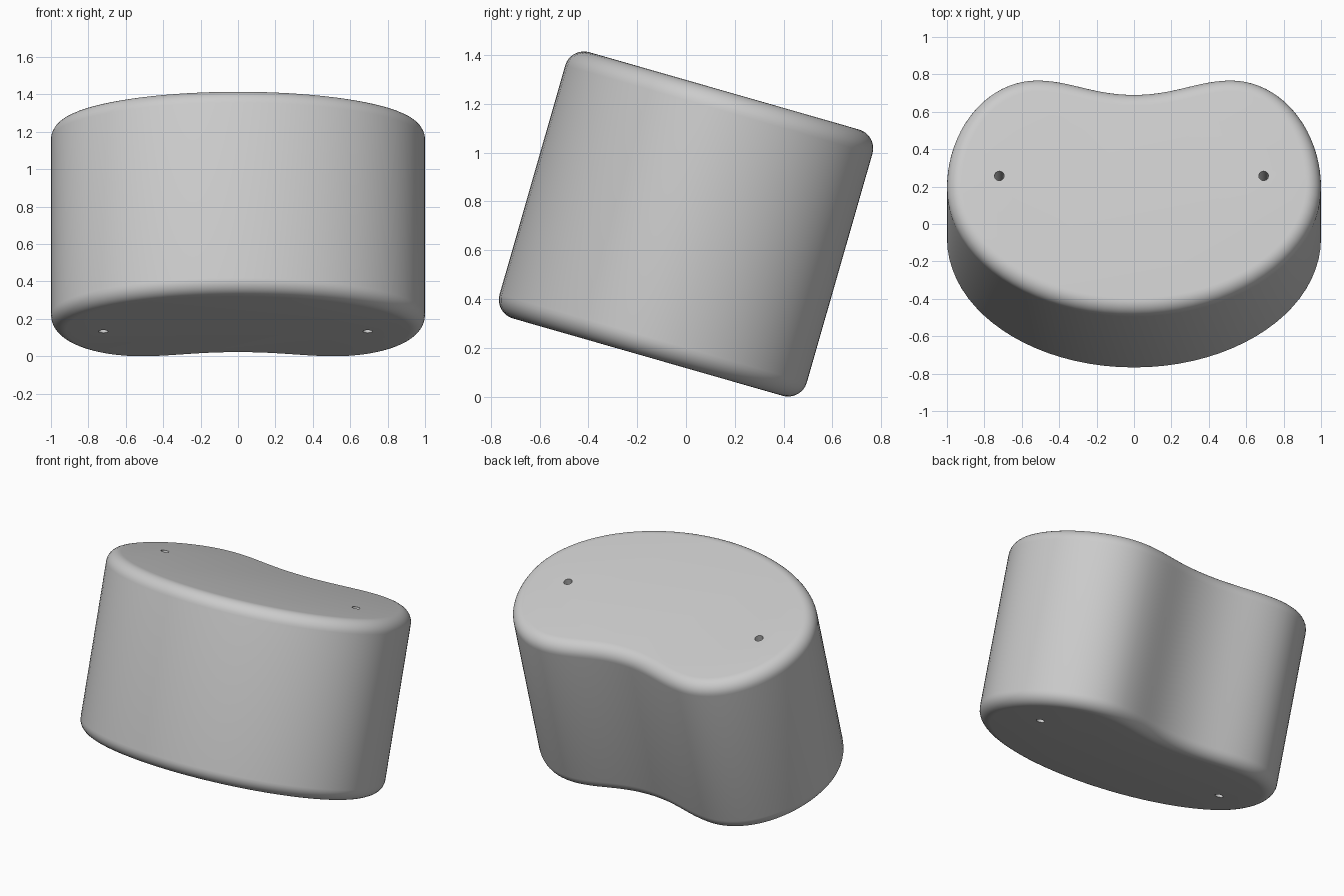
import bpy
import bmesh
import math
from mathutils import Vector
from mathutils.geometry import interpolate_bezier

cube = bpy.data.objects.get("Cube")
if cube:
    bpy.data.objects.remove(cube, do_unlink=True)

HEIGHT = 1.135
ROUNDING = 0.08
TILT = math.radians(-16)
CENTRE_Z = 0.707
HOLE_X = (-0.72, 0.693)
HOLE_Y = 0.105
HOLE_RADIUS = 0.026

grey = bpy.data.materials.new("light_grey")
grey.use_nodes = True
colour = (0.6, 0.6, 0.6, 1)
grey.diffuse_color = colour
grey.node_tree.nodes["Principled BSDF"].inputs["Base Color"].default_value = colour


def kidney_outline(steps=20):
    """Half the outline from front to back notch, then mirrored."""
    # Each point: position, handle length before, handle length after, direction
    knots = [
        (Vector((0, -0.655)), 0, 0.552, Vector((1, 0))),
        (Vector((1, 0.06)), 0.395, 0.33, Vector((0, 1))),
        (Vector((0.52, 0.655)), 0.26, 0.18, Vector((-1, 0))),
        (Vector((0, 0.575)), 0.22, 0, Vector((-1, 0))),
    ]
    half = []
    for (p, _, out, d), (q, into, _, e) in zip(knots, knots[1:]):
        half += interpolate_bezier(p, p + d * out, q - e * into, q, steps + 1)[:-1]
    half.append(knots[-1][0])
    return half + [Vector((-p.x, p.y)) for p in reversed(half[1:-1])]


# Kidney-shaped block with rounded rims
bm = bmesh.new()
base = bm.faces.new([bm.verts.new((p.x, p.y, -HEIGHT / 2)) for p in kidney_outline()])
extruded = bmesh.ops.extrude_face_region(bm, geom=[base], use_keep_orig=True)["geom"]
bmesh.ops.translate(bm, vec=(0, 0, HEIGHT),
                    verts=[g for g in extruded if isinstance(g, bmesh.types.BMVert)])
bmesh.ops.recalc_face_normals(bm, faces=bm.faces)
rims = [e for e in bm.edges if abs(e.verts[0].co.z - e.verts[1].co.z) < 0.01]
bmesh.ops.bevel(bm, geom=rims, offset=ROUNDING, offset_type='OFFSET',
                segments=8, profile=0.5, affect='EDGES')
mesh = bpy.data.meshes.new("kidney_block")
bm.to_mesh(mesh)
bm.free()
mesh.materials.append(grey)
block = bpy.data.objects.new("kidney_block", mesh)
bpy.context.collection.objects.link(block)

# Two narrow holes drilled through the block
for x in HOLE_X:
    bpy.ops.mesh.primitive_cylinder_add(vertices=24, radius=HOLE_RADIUS,
                                        depth=HEIGHT * 1.2, location=(x, HOLE_Y, 0))
    drill = bpy.context.object
    drill.name = "hole_cutter"
    drill.hide_render = True
    drill.data.materials.append(grey)
    cut = block.modifiers.new("hole", 'BOOLEAN')
    cut.object = drill
    cut.solver = 'EXACT'
    bpy.ops.object.select_all(action='DESELECT')
    block.select_set(True)
    bpy.context.view_layer.objects.active = block
    bpy.ops.object.modifier_apply(modifier=cut.name)
    bpy.data.objects.remove(drill, do_unlink=True)

bpy.ops.object.shade_smooth_by_angle(angle=math.radians(30))

# Lean the whole block towards the back
block.rotation_euler.x = TILT
block.location.z = CENTRE_Z
